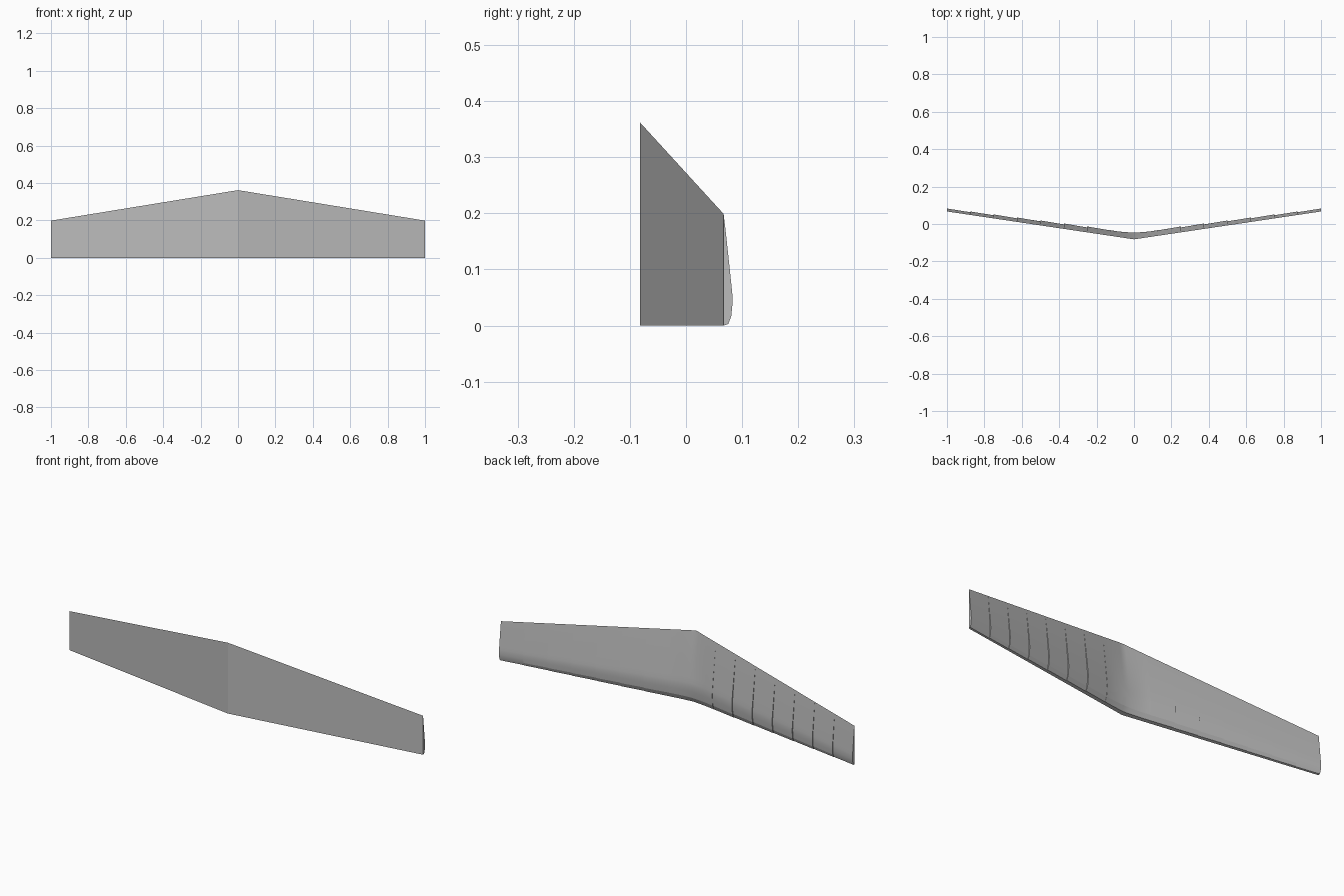
import bpy, bmesh, math

cube = bpy.data.objects.get("Cube")
if cube:
    bpy.data.objects.remove(cube, do_unlink=True)

PANELS = 8
STEP = 1 / PANELS

# Half section: (depth fraction, height fraction), thin top edge to bottom front
PROFILE = [(0, 1), (.24, .84), (.47, .67), (.7, .5), (.88, .36), (.97, .29),
           (1, .24), (.97, .17), (.85, .08), (.52, .014), (0, 0)]

grey = bpy.data.materials.new("plain_grey")
grey.use_nodes = True
colour = (0.5, 0.5, 0.5, 1)
grey.diffuse_color = colour
grey.node_tree.nodes["Principled BSDF"].inputs["Base Color"].default_value = colour


def stations():
    """Span position and thickness from the middle to the tip."""
    # Rounded middle panel
    out = []
    for i in range(9):
        f = i / 8
        x = f * STEP
        out.append((x, .037 - .149 * x + .012 * f * f))
    # Outer panels, each a small step thinner than the one before
    for k in range(1, PANELS):
        t = .034 - .02 * (k + .5) * STEP
        out.append((k * STEP, t * .95))
        out.append(((k + 1) * STEP, t * 1.04))
    return out


def section(bm, x, thickness):
    a = abs(x)
    front = -.082 + .149 * a
    height = .362 - .163 * a
    return [bm.verts.new((x, front + d * thickness, h * height)) for d, h in PROFILE]


# Loft the sections across the whole span
half = stations()
span = [(-x, t) for x, t in reversed(half[1:])] + half
bm = bmesh.new()
rings = [section(bm, x, t) for x, t in span]
n = len(PROFILE)
for a, b in zip(rings, rings[1:]):
    for i in range(n):
        j = (i + 1) % n
        bm.faces.new((a[i], a[j], b[j], b[i]))
bm.faces.new(rings[0])
bm.faces.new(rings[-1])
bmesh.ops.remove_doubles(bm, verts=bm.verts[:], dist=.00001)
bmesh.ops.recalc_face_normals(bm, faces=bm.faces[:])

mesh = bpy.data.meshes.new("wing")
bm.to_mesh(mesh)
bm.free()
mesh.materials.append(grey)
wing = bpy.data.objects.new("wing", mesh)
bpy.context.collection.objects.link(wing)

# Smooth curves, crisp folds and steps
bpy.ops.object.select_all(action='DESELECT')
wing.select_set(True)
bpy.context.view_layer.objects.active = wing
bpy.ops.object.shade_smooth_by_angle(angle=math.radians(15))
